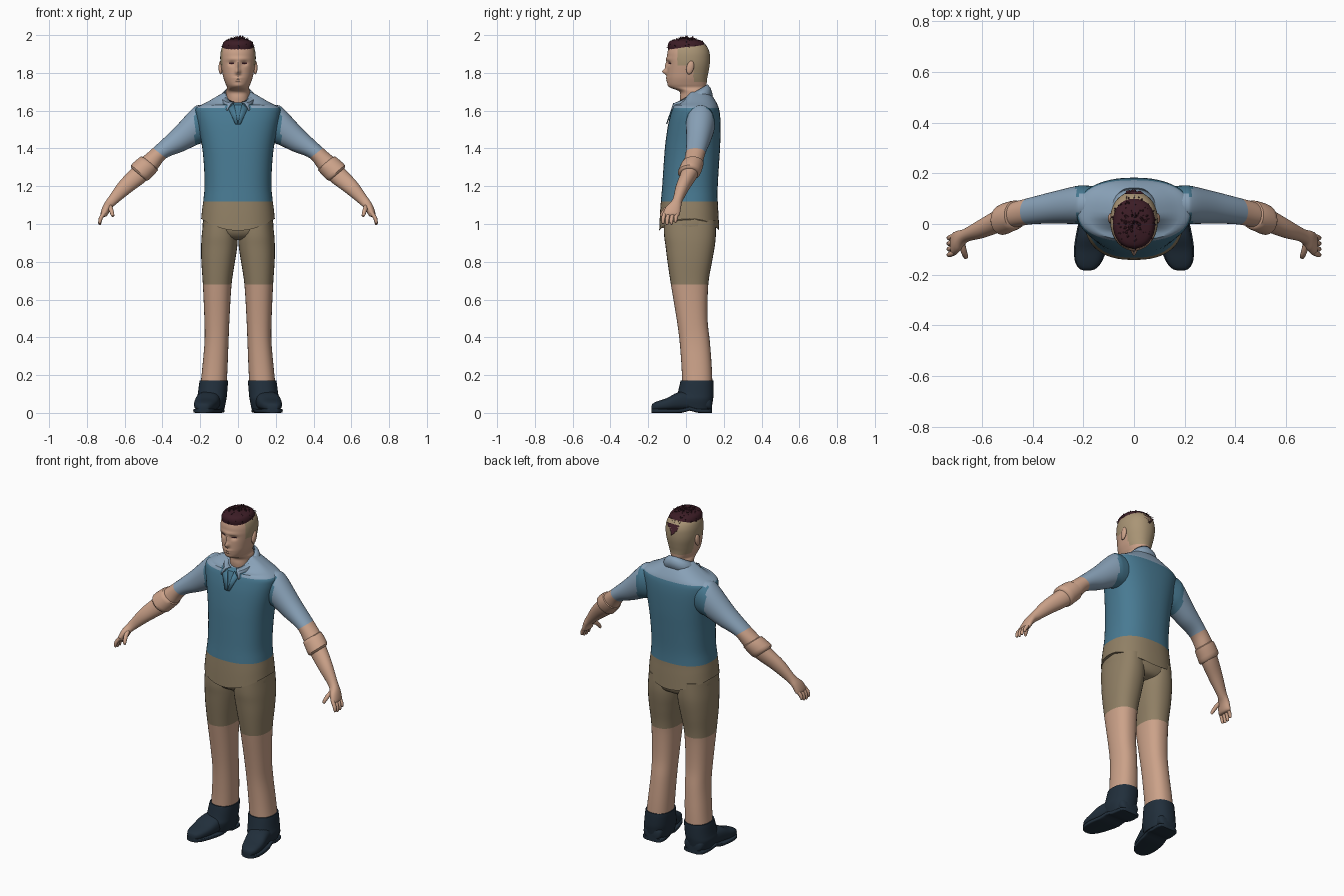
import bpy, bmesh, math, random
from mathutils import Vector

random.seed(4)
if "Cube" in bpy.data.objects:
    bpy.data.objects.remove(bpy.data.objects["Cube"])

COLORS = {
    "shirt blue": (0.065, 0.195, 0.29),
    "pale blue": (0.25, 0.36, 0.48),
    "skin": (0.6, 0.36, 0.25),
    "khaki": (0.28, 0.215, 0.13),
    "cropped hair": (0.4, 0.3, 0.18),
    "boot navy": (0.015, 0.028, 0.044),
    "dark hair": (0.045, 0.012, 0.019),
}
MATS = {}
for label, rgb in COLORS.items():
    m = bpy.data.materials.new(label)
    m.use_nodes = True
    m.diffuse_color = (*rgb, 1)
    bsdf = m.node_tree.nodes["Principled BSDF"]
    bsdf.inputs["Base Color"].default_value = (*rgb, 1)
    bsdf.inputs["Roughness"].default_value = 0.8
    MATS[label] = m
PARTS = []
SIDES = (("left", 1), ("right", -1))


def finish(name, bm, color):
    """Turn a bmesh into an object; color is a name or a rule on a face centre."""
    bmesh.ops.recalc_face_normals(bm, faces=bm.faces)
    me = bpy.data.meshes.new(name)
    used = []
    for f in bm.faces:
        key = color if isinstance(color, str) else color(f.calc_center_median())
        if key not in used:
            used.append(key)
            me.materials.append(MATS[key])
        f.material_index = used.index(key)
    bm.to_mesh(me)
    bm.free()
    ob = bpy.data.objects.new(name, me)
    bpy.context.collection.objects.link(ob)
    PARTS.append(ob)
    return ob


def smooth_rows(rows, k):
    """Catmull-Rom interpolation through rows of numbers."""
    out = []
    for i in range(len(rows) - 1):
        a, b, c, d = rows[max(i - 1, 0)], rows[i], rows[i + 1], rows[min(i + 2, len(rows) - 1)]
        for j in range(k):
            t = j / k
            out.append([q + t / 2 * (r - p + t * (2 * p - 5 * q + 4 * r - s + t * (3 * (q - r) + s - p)))
                        for p, q, r, s in zip(a, b, c, d)])
    return out + [rows[-1]]


def loft(name, rows, ring, color, seg=32, k=4, n=2.0, deform=None):
    """Skin superelliptic rings; ring(row) gives centre and two half axes."""
    bm = bmesh.new()
    rings = []
    for row in smooth_rows(rows, k):
        c, u, v = ring(row)
        verts = []
        for i in range(seg):
            a = math.tau * i / seg
            ca, sa = math.cos(a), math.sin(a)
            p = c + u * math.copysign(abs(ca) ** (2 / n), ca) + v * math.copysign(abs(sa) ** (2 / n), sa)
            verts.append(bm.verts.new(deform(p) if deform else p))
        rings.append(verts)
    for lo, hi in zip(rings, rings[1:]):
        for i in range(seg):
            j = (i + 1) % seg
            bm.faces.new((lo[i], lo[j], hi[j], hi[i]))
    bm.faces.new(rings[0])
    bm.faces.new(rings[-1])
    return finish(name, bm, color)


def level(row):
    """Level ring from z, x limits and y limits."""
    z, x0, x1, y0, y1 = row
    return (Vector(((x0 + x1) / 2, (y0 + y1) / 2, z)),
            Vector(((x1 - x0) / 2, 0, 0)), Vector((0, (y1 - y0) / 2, 0)))


def body(rows):
    return [(z, -w, w, y0, y1) for z, w, y0, y1 in rows]


def mirrored(rows, s):
    return [(z, s * a, s * b, y0, y1) for z, a, b, y0, y1 in rows]


def limb_ring(s):
    """Ring from its top point, bottom point, y centre and y radius."""
    def ring(row):
        xt, zt, xb, zb, y, r = row
        return (Vector((s * (xt + xb) / 2, y, (zt + zb) / 2)),
                Vector((s * (xt - xb) / 2, 0, (zt - zb) / 2)), Vector((0, r, 0)))
    return ring


def shirt_color(c):
    if c.z < 1.12:
        return "khaki"
    if c.z > 1.615 and not (abs(c.x) < 0.075 and c.y < 0):
        return "pale blue"
    return "shirt blue"


def shirt_shape(p):
    # curved hem, and a neckline that dips at the front
    if p.z < 1.12:
        p.z += 1.6 * p.x ** 2 * (1.12 - p.z) / 0.15
    elif p.z > 1.63:
        p.z -= 0.85 * (p.z - 1.63) * min(1, max(0, 0.03 - p.y) / 0.06)
    return p


# Shirt body
loft("shirt", body([
    (0.965, 0.195, -0.142, 0.176), (1.05, 0.19, -0.138, 0.172), (1.12, 0.184, -0.133, 0.168),
    (1.2, 0.177, -0.126, 0.168), (1.32, 0.181, -0.118, 0.175), (1.42, 0.192, -0.11, 0.181),
    (1.52, 0.212, -0.096, 0.183), (1.58, 0.224, -0.082, 0.18), (1.615, 0.22, -0.07, 0.173),
    (1.645, 0.165, -0.056, 0.16), (1.68, 0.105, -0.045, 0.138), (1.7, 0.07, -0.036, 0.118)]),
    level, shirt_color, seg=48, n=2.4, deform=shirt_shape)

# Collar folded round the neck, open at the front
bm = bmesh.new()
prev = None
for i in range(33):
    t = i / 16 - 1
    pair = []
    for reach, rx, ry, flare, cy, z0, dz in ((165, 0.07, 0.08, 0, 0.035, 1.645, 0.095),
                                             (155, 0.09, 0.09, 0.03, 0.04, 1.635, 0.085),
                                             (145, 0.102, 0.098, 0.06, 0.045, 1.595, 0.085)):
        a = math.radians(t * reach)
        f = (1 + math.cos(a)) / 2
        pair.append(bm.verts.new((rx * math.sin(a), cy + (ry + flare * (1 - f)) * math.cos(a), z0 + dz * f)))
    if prev:
        for j in range(2):
            bm.faces.new((prev[j], prev[j + 1], pair[j + 1], pair[j]))
    prev = pair
collar = finish("collar", bm, "pale blue")
collar.modifiers.new("thickness", "SOLIDIFY").thickness = 0.006

# Turned-back flaps of the shirt opening
for side, s in SIDES:
    bm = bmesh.new()
    pts = [(0.022, 1.64), (0.05, 1.61), (0.014, 1.53), (0, 1.53)]
    bm.faces.new([bm.verts.new((s * x, -0.066 - (1.645 - z) * 0.34, z)) for x, z in pts])
    flap = finish(side + "_shirt_flap", bm, "shirt blue")
    flap.modifiers.new("thickness", "SOLIDIFY").thickness = 0.006

# Hips
loft("hips", body([(0.915, 0.06, -0.05, 0.1), (0.93, 0.13, -0.09, 0.14),
                   (0.97, 0.185, -0.115, 0.158), (1.05, 0.18, -0.12, 0.16)]), level, "khaki", n=2.5)


# Head and neck, with soft facial forms pushed into the front
BUMPS = [(0, 1.806, 0.012, 0.014, -0.026), (0, 1.838, 0.01, 0.022, -0.012),
         (0.034, 1.85, 0.016, 0.01, 0.012), (-0.034, 1.85, 0.016, 0.01, 0.012),
         (0, 1.874, 0.055, 0.009, -0.006), (0, 1.772, 0.024, 0.006, -0.007),
         (0, 1.758, 0.02, 0.005, -0.006), (0, 1.734, 0.025, 0.012, -0.004)]


def face_shape(p):
    if p.y < -0.02:
        x, z = p.x, p.z
        for bx, bz, sx, sz, amount in BUMPS:
            p.y += amount * math.exp(-((x - bx) / sx) ** 2 - ((z - bz) / sz) ** 2)
    return p


def head_color(c):
    if c.y < 0 and abs(abs(c.x) - 0.034) < 0.013 and abs(c.z - 1.851) < 0.004:
        return "dark hair"
    if (c.z > 1.84 and c.y > -0.045) or (c.z > 1.75 and c.y > 0.04):
        return "cropped hair"
    return "skin"


loft("head", body([
    (1.58, 0.062, -0.02, 0.1), (1.66, 0.06, -0.032, 0.105), (1.7, 0.063, -0.034, 0.108),
    (1.722, 0.058, -0.082, 0.108), (1.74, 0.065, -0.096, 0.109), (1.77, 0.076, -0.1, 0.112),
    (1.8, 0.083, -0.1, 0.118), (1.84, 0.091, -0.099, 0.125), (1.875, 0.094, -0.1, 0.127),
    (1.91, 0.092, -0.098, 0.124), (1.94, 0.082, -0.086, 0.11), (1.96, 0.058, -0.06, 0.085),
    (1.968, 0.02, -0.02, 0.04)]), level, head_color, seg=96, k=5, n=2.15, deform=face_shape)

# Ears
for side, s in SIDES:
    bm = bmesh.new()
    bmesh.ops.create_uvsphere(bm, u_segments=16, v_segments=10, radius=1)
    for v in bm.verts:
        v.co = (s * (0.092 + 0.011 * v.co.x), 0.022 + 0.02 * v.co.y + 0.006 * v.co.z, 1.828 + 0.036 * v.co.z)
    finish(side + "_ear", bm, "skin")

# Hair cap with short ragged tufts
loft("hair_cap", body([(1.925, 0.084, -0.094, 0.105), (1.95, 0.082, -0.096, 0.1),
                       (1.97, 0.068, -0.082, 0.082), (1.982, 0.025, -0.035, 0.04)]),
     level, "dark hair", n=2.2)
bm = bmesh.new()
for i in range(150):
    a, r = random.uniform(0, math.tau), math.sqrt(random.random())
    base = Vector((0.078 * r * math.cos(a), 0.005 + 0.094 * r * math.sin(a), 1.98 - 0.045 * r ** 3))
    aim = Vector((math.cos(a) * r, math.sin(a) * r, random.uniform(-0.3, 0.8))).normalized()
    across = aim.cross(Vector((0.3, 0.2, 1))).normalized() * 0.009
    lift = aim.cross(across).normalized() * 0.006
    tip = base + aim * random.uniform(0.012, 0.022)
    tip.z = min(tip.z, 2)
    ring = [bm.verts.new(base + o) for o in (across, lift, -across, -lift)]
    top = bm.verts.new(tip)
    for j in range(4):
        bm.faces.new((ring[j], ring[(j + 1) % 4], top))
# Point of hair running down the back of the head
for i in range(9):
    z, w = 1.935 - 0.006 * i, 0.045 - 0.004 * i
    y = 0.118 + 0.001 * i
    bm.faces.new([bm.verts.new(p) for p in ((-w, y, z), (w, y, z), (random.uniform(-w, w), y + 0.012, z - 0.014))])
finish("hair_tufts", bm, "dark hair")

ARM = [(0.12, 1.635, 0.14, 1.44, 0.08, 0.065), (0.2, 1.63, 0.18, 1.43, 0.077, 0.075),
       (0.24, 1.612, 0.215, 1.42, 0.075, 0.075), (0.345, 1.5, 0.29, 1.385, 0.065, 0.063),
       (0.45, 1.402, 0.38, 1.348, 0.05, 0.052), (0.515, 1.345, 0.435, 1.28, 0.035, 0.05),
       (0.565, 1.292, 0.49, 1.225, 0.015, 0.045), (0.63, 1.222, 0.568, 1.167, -0.018, 0.037),
       (0.685, 1.143, 0.643, 1.107, -0.045, 0.027), (0.713, 1.1, 0.672, 1.08, -0.066, 0.04),
       (0.727, 1.058, 0.693, 1.044, -0.078, 0.045), (0.722, 1.042, 0.708, 1.038, -0.08, 0.038)]
CUFF = [(0.495, 1.35, 0.43, 1.295, 0.038, 0.046), (0.512, 1.358, 0.424, 1.285, 0.036, 0.057),
        (0.54, 1.337, 0.448, 1.258, 0.027, 0.06), (0.566, 1.312, 0.472, 1.233, 0.017, 0.06),
        (0.563, 1.295, 0.485, 1.23, 0.015, 0.048)]
LEG = [(1.02, 0.01, 0.183, -0.118, 0.158), (0.94, 0.002, 0.192, -0.116, 0.158),
       (0.88, 0.004, 0.195, -0.108, 0.152), (0.8, 0.016, 0.194, -0.098, 0.138),
       (0.68, 0.034, 0.186, -0.08, 0.118), (0.5, 0.045, 0.178, -0.05, 0.114),
       (0.38, 0.05, 0.177, -0.034, 0.126), (0.25, 0.055, 0.188, -0.024, 0.136), (0.15, 0.06, 0.198, -0.02, 0.14)]
SHAFT = [(0.172, 0.056, 0.2, -0.028, 0.142), (0.165, 0.053, 0.204, -0.03, 0.145),
         (0.1, 0.058, 0.213, -0.045, 0.146), (0.07, 0.062, 0.218, -0.055, 0.143), (0.02, 0.072, 0.205, -0.04, 0.135)]
# Foot rows: y, centre x, half width, top z
FOOT = [(0.138, 0.136, 0.04, 0.06), (0.12, 0.137, 0.062, 0.085), (0.04, 0.145, 0.065, 0.11),
        (-0.04, 0.16, 0.067, 0.105), (-0.1, 0.172, 0.063, 0.075), (-0.15, 0.18, 0.051, 0.058),
        (-0.176, 0.183, 0.032, 0.045), (-0.183, 0.184, 0.015, 0.03)]


def sleeve_color(c):
    x, z = abs(c.x), c.z
    if x < 0.229:
        return shirt_color(c)
    # cut square across the arm just above the elbow
    return "pale blue" if x * 0.61 - z * 0.79 < -0.837 + 0.005 else "skin"


def finger(name, a, b, c, r):
    rows = [(*a, r), (*b, r), (*c, r * 0.75), (c[0], c[1], c[2] - r * 0.5, r * 0.2)]
    axis = (Vector(c) - Vector(a)).normalized()
    u = axis.cross(Vector((0, 1, 0.2))).normalized()
    loft(name, rows, lambda q: (Vector(q[:3]), u * q[3], axis.cross(u) * q[3]), "skin", seg=10, k=2)


for side, s in SIDES:
    loft(side + "_arm", ARM, limb_ring(s), sleeve_color, k=6, n=2.1)
    loft(side + "_rolled_cuff", CUFF, limb_ring(s), "skin", k=2)
    # Fingers fan out from the knuckles; the thumb points forward
    for i, label in enumerate(("index", "middle", "ring", "little")):
        y, drop = -0.112 + 0.022 * i, (0.006, 0, 0.002, 0.012)[i]
        finger(f"{side}_{label}_finger", (s * 0.707, y, 1.06), (s * 0.726, y - 0.008, 1.032),
               (s * 0.733, y - 0.01, 1.0 + drop), 0.0105)
    finger(side + "_thumb", (s * 0.68, -0.07, 1.098), (s * 0.672, -0.108, 1.075), (s * 0.663, -0.132, 1.045), 0.012)
    loft(side + "_leg", mirrored(LEG, s), level, lambda c: "khaki" if c.z > 0.68 else "skin", n=2.3)
    loft(side + "_boot_shaft", mirrored(SHAFT, s), level, "boot navy", n=2.3, k=3)
    loft(side + "_boot_foot", FOOT, lambda q: (Vector((s * q[1], q[0], q[3] / 2 + 0.008)),
         Vector((q[2] * 0.96, 0, 0)), Vector((0, 0, q[3] / 2 - 0.004))), "boot navy", n=2.6)
    # Sole, with a raised arch in front of the heel
    loft(side + "_boot_sole", FOOT, lambda q: (Vector((s * q[1], q[0], 0.011)),
         Vector((q[2] * 1.03, 0, 0)), Vector((0, 0, 0.011))), "boot navy", n=6,
         deform=lambda p: p + Vector((0, 0, 0.012 * math.exp(-((p.y - 0.02) / 0.025) ** 2))))

# Smooth shading with sharp edges kept
bpy.ops.object.select_all(action="DESELECT")
for ob in PARTS:
    ob.select_set(True)
bpy.context.view_layer.objects.active = PARTS[0]
bpy.ops.object.shade_smooth_by_angle(angle=math.radians(40))
